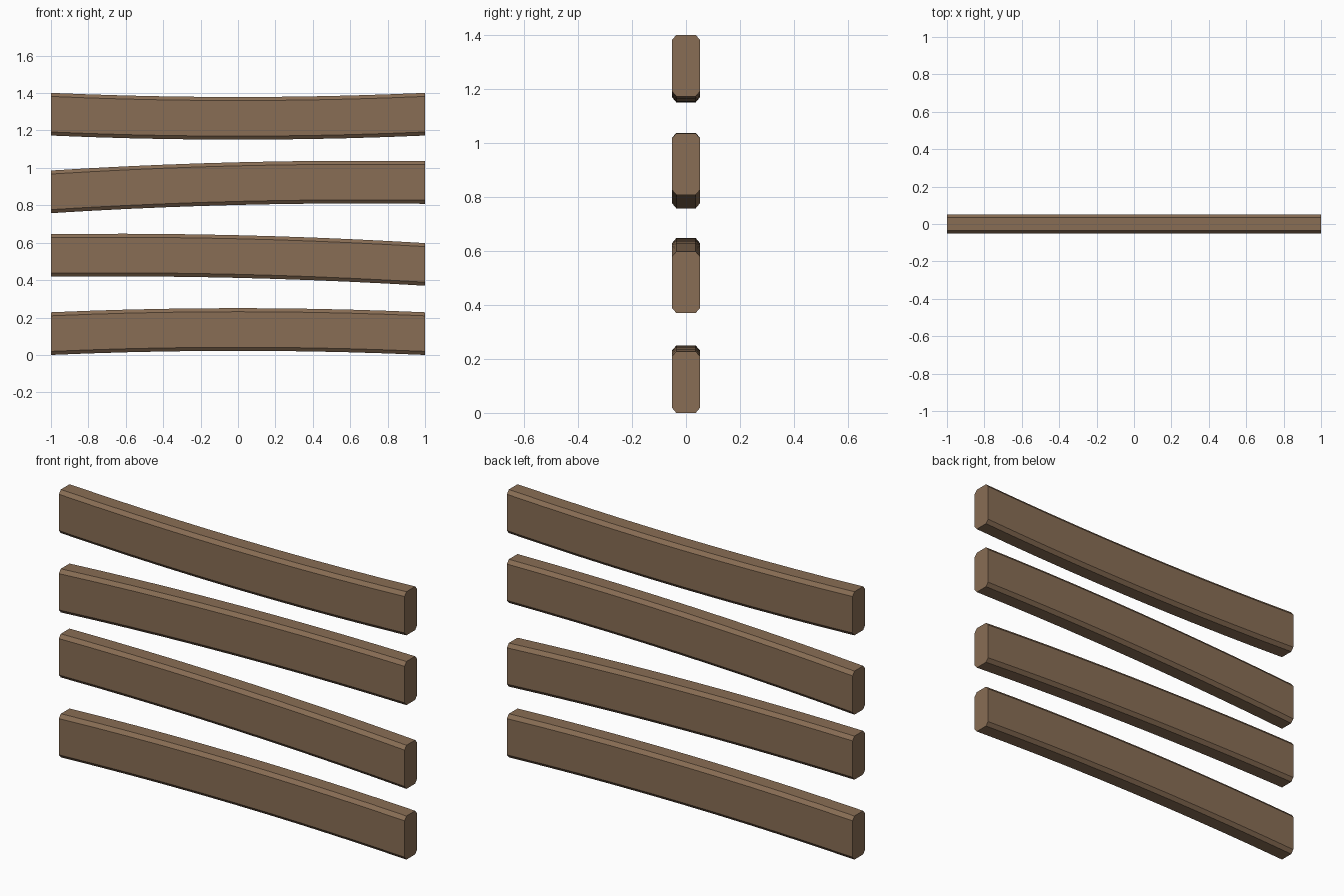
import bpy
import bmesh

cube = bpy.data.objects.get("Cube")
if cube:
    bpy.data.objects.remove(cube, do_unlink=True)

# Brown timber
wood = bpy.data.materials.new("brown_wood")
wood.use_nodes = True
color = (0.25, 0.155, 0.09, 1)
wood.diffuse_color = color
wood.node_tree.nodes["Principled BSDF"].inputs["Base Color"].default_value = color

HALF_Y, HALF_Z = 0.052, 0.114
CUT_Y, CUT_Z = 0.016, 0.019
SEGMENTS = 10


def section():
    """Chamfered rectangle as (y, z) points running around the board."""
    y, z = HALF_Y, HALF_Z
    quarter = [(y, z - CUT_Z), (y - CUT_Y, z)]
    half = quarter + [(-a, b) for a, b in reversed(quarter)]
    return half + [(-a, -b) for a, b in half]


def plank(name, middle, slope, bow):
    """Sweep the section along a gently bowed centre line."""
    bm = bmesh.new()
    rings = []
    for i in range(SEGMENTS + 1):
        x = 2 * i / SEGMENTS - 1
        centre = middle + slope * x + bow * x * x
        rings.append([bm.verts.new((x, y, centre + z)) for y, z in section()])
    for a, b in zip(rings, rings[1:]):
        for j in range(len(a)):
            k = (j + 1) % len(a)
            bm.faces.new((a[j], a[k], b[k], b[j]))
    bm.faces.new(rings[0])
    bm.faces.new(rings[-1])
    bmesh.ops.recalc_face_normals(bm, faces=bm.faces)
    mesh = bpy.data.meshes.new(name)
    bm.to_mesh(mesh)
    bm.free()
    mesh.materials.append(wood)
    obj = bpy.data.objects.new(name, mesh)
    bpy.context.collection.objects.link(obj)


# Four stacked planks, bottom to top
plank("bottom_plank", 0.136, 0, -0.022)
plank("lower_middle_plank", 0.526, -0.024, -0.018)
plank("upper_middle_plank", 0.916, 0.025, -0.019)
plank("top_plank", 1.265, 0, 0.022)
